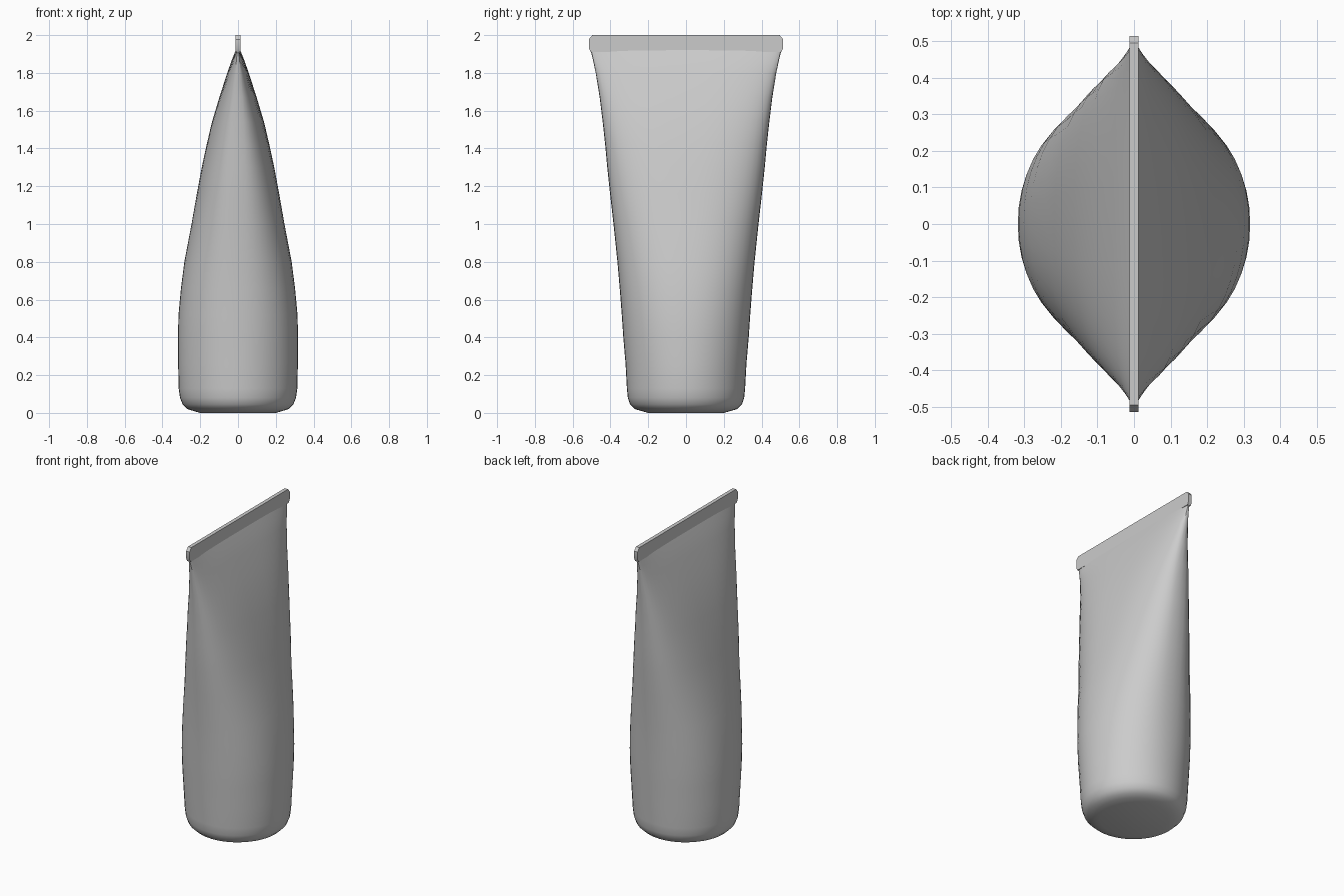
import bpy, bmesh, math

if "Cube" in bpy.data.objects:
    bpy.data.objects.remove(bpy.data.objects["Cube"])

SEG = 48


def finish(name, bm):
    bmesh.ops.recalc_face_normals(bm, faces=bm.faces)
    mesh = bpy.data.meshes.new(name)
    bm.to_mesh(mesh)
    bm.free()
    ob = bpy.data.objects.new(name, mesh)
    bpy.context.collection.objects.link(ob)
    bpy.ops.object.select_all(action='DESELECT')
    ob.select_set(True)
    bpy.context.view_layer.objects.active = ob
    bpy.ops.object.shade_smooth_by_angle(angle=math.radians(32))
    return ob


def ring(bm, z, a, b, n):
    # superellipse cross-section, half widths a (x) and b (y)
    verts = []
    for i in range(SEG):
        t = 2 * math.pi * i / SEG
        c, s = math.cos(t), math.sin(t)
        x = math.copysign(abs(c) ** (2 / n), c) * a
        y = math.copysign(abs(s) ** (2 / n), s) * b
        verts.append(bm.verts.new((x, y, z)))
    return verts


# Tube body: round base flattening towards the seal (z, half x, half y, squareness)
sections = [
    (0.01, 0.235, 0.235, 2.0), (0.02, 0.268, 0.27, 2.0), (0.045, 0.293, 0.296, 2.0),
    (0.08, 0.307, 0.308, 2.0), (0.13, 0.314, 0.313, 2.0), (0.26, 0.317, 0.32, 2.05),
    (0.40, 0.318, 0.332, 2.1), (0.52, 0.315, 0.34, 2.15), (0.66, 0.302, 0.351, 2.2),
    (0.80, 0.284, 0.363, 2.25), (1.00, 0.246, 0.384, 2.35), (1.16, 0.218, 0.402, 2.45),
    (1.30, 0.192, 0.417, 2.5), (1.42, 0.166, 0.428, 2.6), (1.54, 0.138, 0.441, 2.7),
    (1.67, 0.099, 0.457, 2.8), (1.80, 0.057, 0.478, 2.9), (1.87, 0.032, 0.493, 3.0),
    (1.925, 0.010, 0.506, 3.0),
]
bm = bmesh.new()
rings = [ring(bm, *s) for s in sections]
for lo, hi in zip(rings, rings[1:]):
    for i in range(SEG):
        j = (i + 1) % SEG
        bm.faces.new((lo[i], lo[j], hi[j], hi[i]))
bm.faces.new(rings[-1])
# Base cap, slightly domed down to the ground
foot = ring(bm, 0.0, 0.20, 0.20, 2.0)
for i in range(SEG):
    j = (i + 1) % SEG
    bm.faces.new((foot[i], foot[j], rings[0][j], rings[0][i]))
bm.faces.new(foot)
finish("tube_body", bm)

# Flat crimped seal with clipped corners
half = [(0.504, 1.91), (0.514, 1.93), (0.514, 1.978), (0.496, 2.0)]
outline = half + [(-y, z) for y, z in reversed(half)]
bm = bmesh.new()
face = bm.faces.new([bm.verts.new((-0.012, y, z)) for y, z in outline])
ext = bmesh.ops.extrude_face_region(bm, geom=[face])
moved = [v for v in ext["geom"] if isinstance(v, bmesh.types.BMVert)]
bmesh.ops.translate(bm, verts=moved, vec=(0.024, 0, 0))
finish("crimped_seal", bm)
